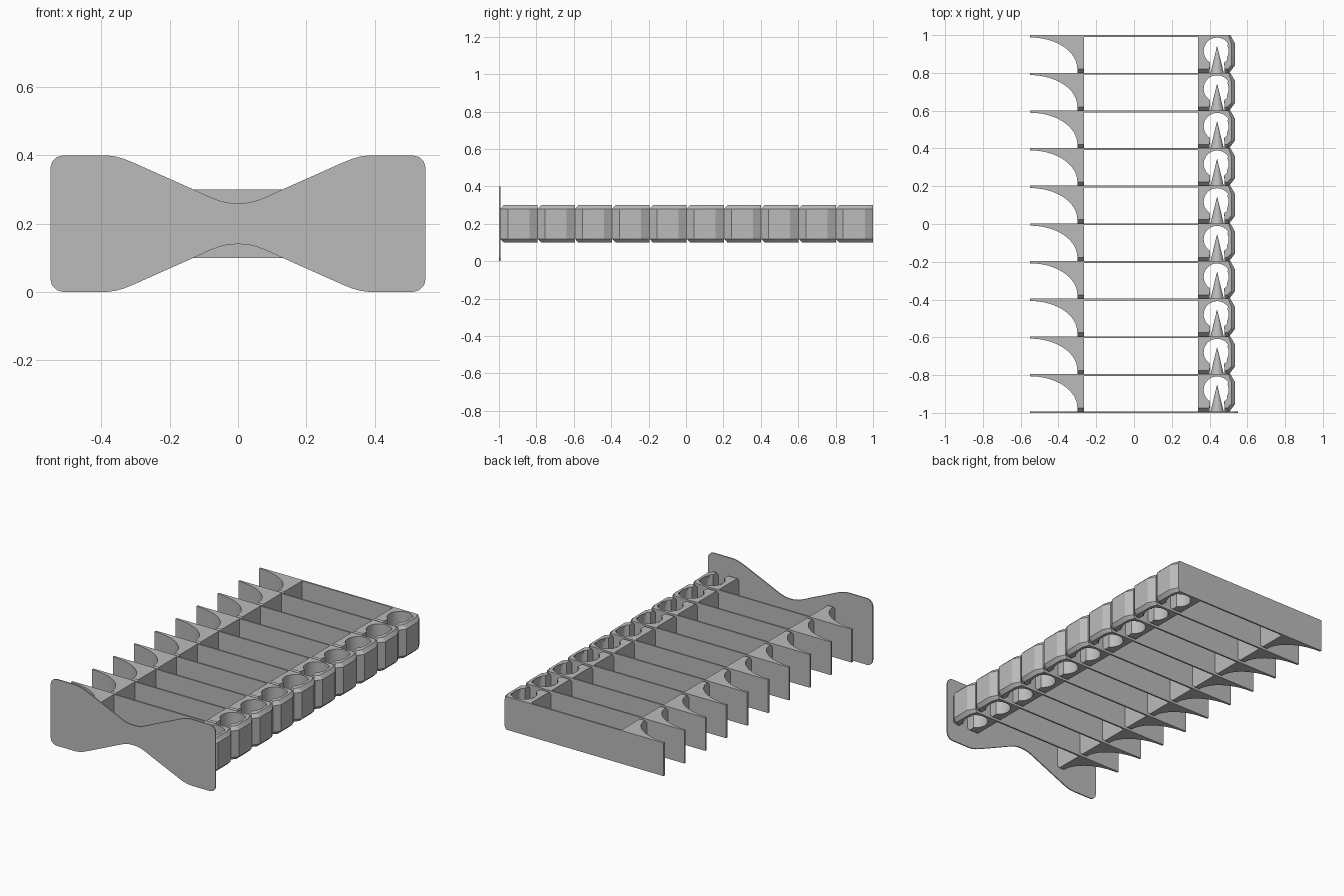
import bpy, bmesh, math

cube = bpy.data.objects.get("Cube")
if cube:
    bpy.data.objects.remove(cube, do_unlink=True)

COUNT = 10
PLATE = 0.007                       # front plate thickness
PITCH = (2 - PLATE) / COUNT         # depth of one tray cell
LOW, HIGH, MID = 0.1, 0.3, 0.2      # cell heights

grey = bpy.data.materials.new("plain grey")
grey.use_nodes = True
colour = (0.5, 0.5, 0.5, 1)
grey.diffuse_color = colour
grey.node_tree.nodes["Principled BSDF"].inputs["Base Color"].default_value = colour


def loft(name, rings):
    """Solid through matching rings of points, capped at both ends."""
    bm = bmesh.new()
    loops = [[bm.verts.new(p) for p in ring] for ring in rings]
    n = len(loops[0])
    for a, b in zip(loops, loops[1:]):
        for i in range(n):
            j = (i + 1) % n
            bm.faces.new((a[i], a[j], b[j], b[i]))
    bm.faces.new(loops[0][::-1])
    bm.faces.new(loops[-1])
    bmesh.ops.recalc_face_normals(bm, faces=bm.faces)
    mesh = bpy.data.meshes.new(name)
    bm.to_mesh(mesh)
    bm.free()
    mesh.materials.append(grey)
    return mesh


def place(name, mesh, y=0):
    obj = bpy.data.objects.new(name, mesh)
    obj.location.y = y
    bpy.context.collection.objects.link(obj)
    return obj


def smooth(obj):
    bpy.ops.object.select_all(action='DESELECT')
    obj.select_set(True)
    bpy.context.view_layer.objects.active = obj
    bpy.ops.object.shade_smooth_by_angle(angle=math.radians(28))


# Front plate: one quarter of the bow-tie outline, mirrored both ways
quarter = [(0, .06), (.025, .061), (.05, .066), (.08, .077), (.13, .1),
           (.305, .178), (.335, .19), (.36, .197), (.385, .2),
           (.512, .2), (.531, .195), (.545, .181), (.55, .162)]
half = quarter + [(x, -z) for x, z in reversed(quarter)]
bow = half + [(-x, z) for x, z in reversed(half[1:-1])]
place("front_plate", loft("front_plate",
      [[(x, y, MID + z) for x, z in bow] for y in (-1, -1 + PLATE)]))

# Cell outline seen from above: rib, back wall and open ring holder
hole_x, hole_y, radius, gap = 0.44, 0.115, 0.071, 0.037
start = math.asin(gap / radius)
arc = []
for i in range(33):
    a = start + (2 * math.pi - 2 * start) * i / 32
    arc.append((hole_x - radius * math.sin(a), hole_y - radius * math.cos(a)))
sweep = []
for i in range(17):
    a = math.pi / 2 * (1 - i / 16)
    sweep.append((-0.55 + 0.25 * math.cos(a), 0.02 + 0.167 * math.sin(a)))
outline = ([(-.265, 0), (-.265, PITCH - .01), (.34, PITCH - .01), (.34, 0), (.4, 0)]
           + arc
           + [(.48, 0), (.505, 0), (.535, .04), (.535, .155), (.51, PITCH), (-.55, PITCH)]
           + sweep + [(-.3, 0)])


def ring(z, inset):
    """Outline at one height, pulled in at the front and outer side."""
    return [(x - inset if x > 0.52 else x - inset * 0.5 if x > 0.5 else x,
             y + inset * 0.95 if y < 0.01 else y, z) for x, y in outline]


cell = loft("tray_cell", [ring(LOW, .02), ring(LOW + .02, 0),
                          ring(HIGH - .02, 0), ring(HIGH, .02)])

# Pointed peg that reaches into each ring holder from the wall in front
peg_rings = []
for y, r in ((0, .035), (.14, .0008)):
    peg_rings.append([(hole_x + r * math.cos(k * math.pi / 12), y,
                       MID + r * math.sin(k * math.pi / 12)) for k in range(24)])
peg = loft("peg", peg_rings)

# Repeat the cells from front to back
for i in range(COUNT):
    y = -1 + PLATE + i * PITCH
    cell_obj = place(f"tray_cell_{i + 1}", cell, y)
    peg_obj = place(f"peg_{i + 1}", peg, y)
    if i == 0:
        smooth(cell_obj)
        smooth(peg_obj)
